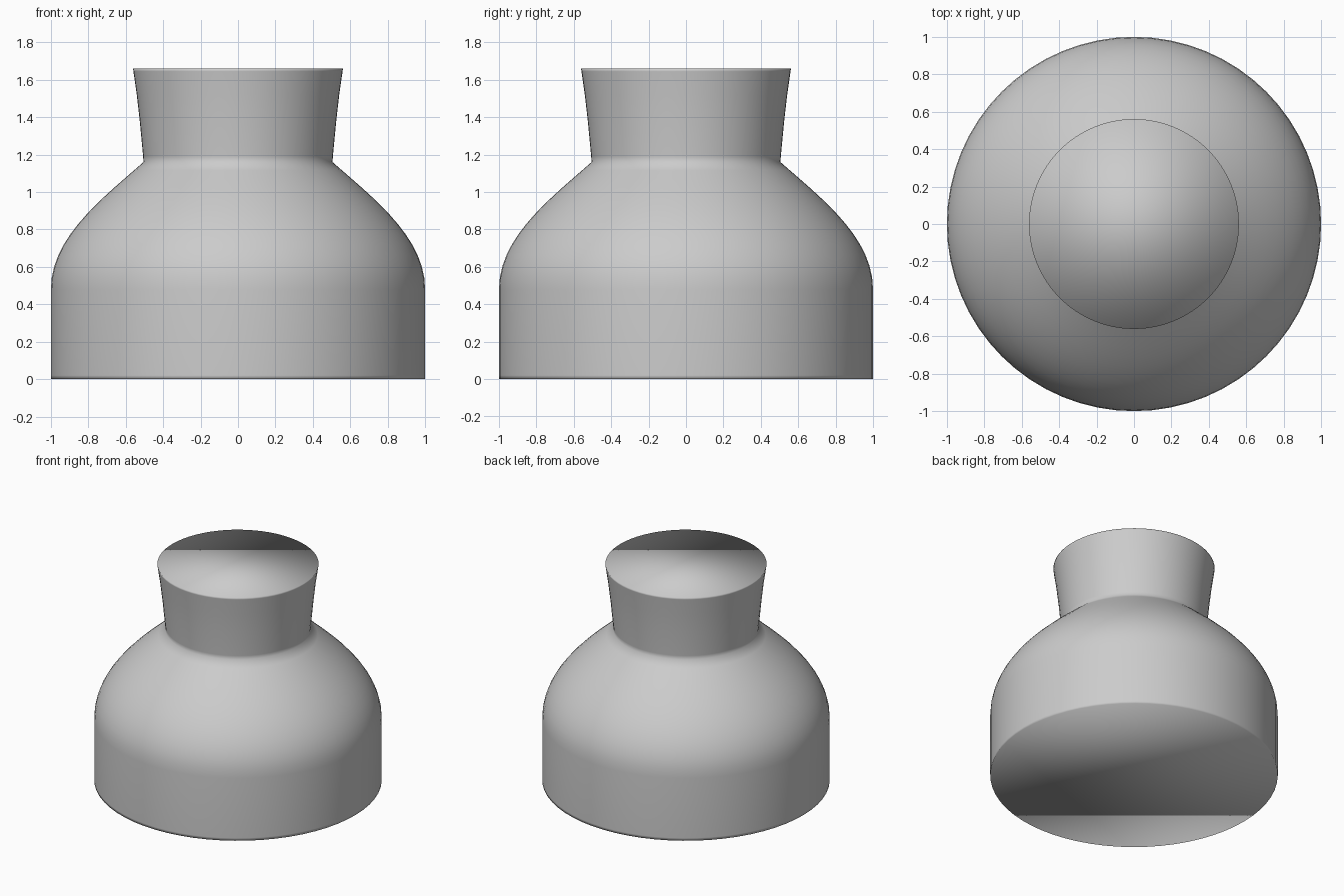
import bpy, bmesh, math
from mathutils import Vector, geometry

if "Cube" in bpy.data.objects:
    bpy.data.objects.remove(bpy.data.objects["Cube"])

SEG = 64

# Half profile (radius, height): straight base, curved shoulder, flared neck
shoulder = geometry.interpolate_bezier(
    Vector((1.0, 0.48)), Vector((1.0, 0.76)),
    Vector((0.72, 0.97)), Vector((0.505, 1.16)), 14)
neck = [(0.507, 1.19), (0.525, 1.38), (0.541, 1.52), (0.559, 1.645), (0.561, 1.66)]
profile = [(1.0, 0.0), (1.0, 0.02)] + [(p.x, p.y) for p in shoulder] + neck

# Spin the profile into rings, bridge them, and close both ends
bm = bmesh.new()
rings = []
for r, z in profile:
    rings.append([bm.verts.new((r * math.cos(2 * math.pi * i / SEG),
                                r * math.sin(2 * math.pi * i / SEG), z))
                  for i in range(SEG)])
for a, b in zip(rings, rings[1:]):
    for i in range(SEG):
        j = (i + 1) % SEG
        bm.faces.new((a[i], a[j], b[j], b[i]))
bm.faces.new(rings[0][::-1])
bm.faces.new(rings[-1])

# Smooth shading runs over the rims and caps too
for f in bm.faces:
    f.smooth = True

mesh = bpy.data.meshes.new("bell_body")
bm.to_mesh(mesh)
bm.free()
body = bpy.data.objects.new("bell_body", mesh)
bpy.context.collection.objects.link(body)
